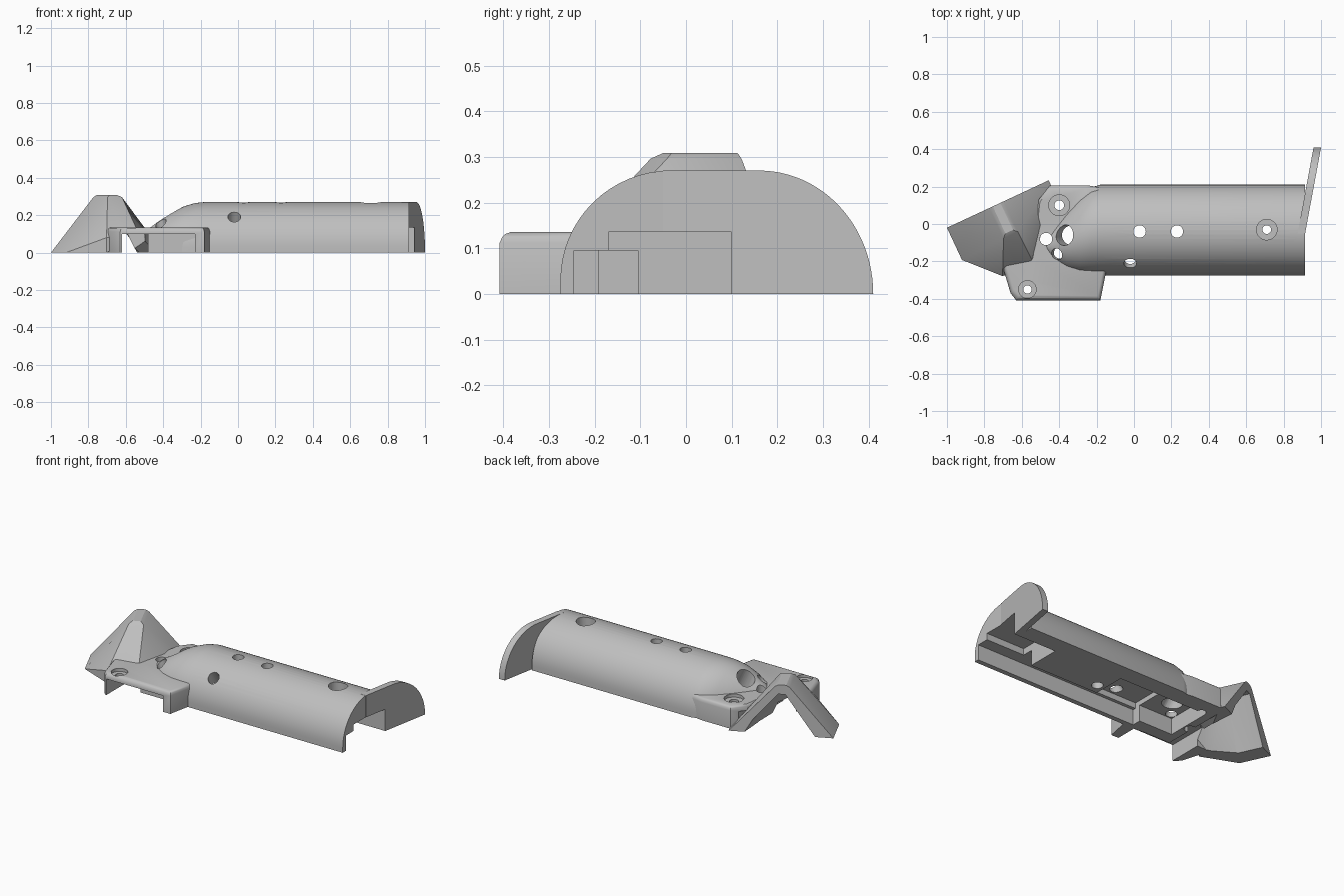
import bpy, bmesh, math
from mathutils import Vector

if "Cube" in bpy.data.objects:
    bpy.data.objects.remove(bpy.data.objects["Cube"], do_unlink=True)

grey = bpy.data.materials.new("plain grey")
grey.use_nodes = True
grey.diffuse_color = (0.52, 0.52, 0.52, 1)
grey.node_tree.nodes["Principled BSDF"].inputs["Base Color"].default_value = (0.52, 0.52, 0.52, 1)


def finish(bm, name):
    bmesh.ops.triangulate(bm, faces=bm.faces)
    bmesh.ops.recalc_face_normals(bm, faces=bm.faces)
    mesh = bpy.data.meshes.new(name)
    bm.to_mesh(mesh)
    bm.free()
    mesh.materials.append(grey)
    obj = bpy.data.objects.new(name, mesh)
    bpy.context.collection.objects.link(obj)
    return obj


def box(name, x0, x1, y0, y1, top):
    bm = bmesh.new()
    bmesh.ops.create_cube(bm, size=1)
    for v in bm.verts:
        v.co = (x0 if v.co.x < 0 else x1, y0 if v.co.y < 0 else y1,
                -0.1 if v.co.z < 0 else top)
    return finish(bm, name)


def loft(rings):
    """Skin matching closed rings and cap both ends."""
    bm = bmesh.new()
    rows = [[bm.verts.new(p) for p in ring] for ring in rings]
    n = len(rows[0])
    for a, b in zip(rows, rows[1:]):
        for i in range(n):
            j = (i + 1) % n
            bm.faces.new((a[i], a[j], b[j], b[i]))
    bm.faces.new(rows[0])
    bm.faces.new(rows[-1])
    return bm


def drill(name, start, end, steps):
    """Round cutter along an axis; steps are (fraction of length, radius)."""
    a, b = Vector(start), Vector(end)
    turn = (b - a).to_track_quat("Z", "Y")
    angles = [math.tau * (i + 0.37) / 32 for i in range(32)]
    return finish(loft([[a.lerp(b, t) + turn @ Vector((r * math.cos(k), r * math.sin(k), 0))
                         for k in angles] for t, r in steps]), name)


def screw_hole(name, x, y, narrow, wide, floor):
    t = (floor + 0.05) / 0.45
    return drill(name, (x, y, -0.05), (x, y, 0.4),
                 [(0, narrow), (t, narrow), (t, wide), (1, wide)])


def volume(mesh):
    bm = bmesh.new()
    bm.from_mesh(mesh)
    size = bm.calc_volume()
    bm.free()
    return size


def cut(obj, cutters):
    """Subtract each cutter, keeping the first solver result that removes material."""
    for c in cutters:
        before = volume(obj.data)
        mod = obj.modifiers.new("cut", "BOOLEAN")
        mod.operation = "DIFFERENCE"
        mod.object = c
        for solver in ("MANIFOLD", "EXACT", "FLOAT"):
            mod.solver = solver
            graph = bpy.context.evaluated_depsgraph_get()
            graph.update()
            result = bpy.data.meshes.new_from_object(obj.evaluated_get(graph))
            if 0.1 * before < volume(result) < before - 1e-7:
                obj.data = result
                break
        obj.modifiers.clear()


# Half-round grip body with a sloping nose
def arch(x, y0, y1, h, steps=32):
    mid, half = (y0 + y1) / 2, (y1 - y0) / 2
    ring = [(x, y1, 0)]
    for i in range(steps + 1):
        a = math.pi * i / steps
        ring.append((x, mid + half * math.cos(a), 0.03 + (h - 0.03) * math.sin(a)))
    return ring + [(x, y0, 0)]


body = finish(loft([arch(*r) for r in [
    (0.913, -0.275, 0.21, 0.27), (-0.18, -0.275, 0.21, 0.27),
    (-0.23, -0.275, 0.195, 0.265), (-0.29, -0.272, 0.15, 0.247),
    (-0.36, -0.255, 0.08, 0.21), (-0.43, -0.22, 0.0, 0.163),
    (-0.475, -0.17, -0.06, 0.13)]]), "grip_body")

# Slanted end fin with a quarter-round edge
outline = [(-0.05, 0), (-0.05, 0.27)]
for i in range(25):
    a = math.pi / 2 * (1 - i / 24)
    outline.append((0.16 + 0.25 * math.cos(a), 0.27 * math.sin(a)))
fin = finish(loft([[(x + (y + 0.05) * 0.185, y, z) for y, z in outline]
                   for x in (0.875, 0.915)]), "end_fin")

# Side flange and mounting plate with a rounded top edge
edge = [(-0.71, -0.2), (-0.66, -0.37), (-0.63, -0.408), (-0.18, -0.408), (-0.15, -0.26),
        (-0.15, 0.19), (-0.25, 0.207), (-0.45, 0.207), (-0.51, 0.13), (-0.53, -0.05),
        (-0.55, -0.19)]
plate = finish(loft([[(-0.4 + (x + 0.4) * s, -0.05 + (y + 0.05) * s, z) for x, y in edge]
                     for z, s in ((0, 1), (0.112, 1), (0.124, 0.985), (0.131, 0.965),
                                  (0.135, 0.935))]), "mounting_plate")


# Tent-shaped head, laid out along its own slanted axes
def slanted_hull(points, name):
    c, s = math.cos(math.radians(25)), math.sin(math.radians(25))
    bm = bmesh.new()
    for u, v, z in points:
        bm.verts.new((-1 + u * c + v * s, -0.02 + u * s - v * c, z))
    bmesh.ops.convex_hull(bm, input=bm.verts)
    spare = [v for v in bm.verts if not v.link_faces]
    bmesh.ops.delete(bm, geom=spare, context="VERTS")
    return finish(bm, name)


ridge = [(u, v, z) for u, z, depth in ((0.25, 0.296, 0.18), (0.27, 0.308, 0.16),
                                       (0.315, 0.308, 0.16), (0.335, 0.296, 0.18))
         for v in (0, depth)]
head = slanted_hull(ridge + [
    (0, 0, 0), (0.6, 0, 0), (0.6, 0.03, 0), (0, 0.19, 0), (0.16, 0.36, 0),
    (0.16, 0.36, 0.08), (0.34, 0.385, 0.1), (0.47, 0.2, 0.12)], "head_cover")
head_hollow = slanted_hull([
    (0.07, -0.1, -0.05), (0.275, -0.1, 0.25), (0.315, -0.1, 0.25), (0.575, -0.1, -0.05),
    (0.07, 0.15, -0.05), (0.275, 0.13, 0.25), (0.315, 0.13, 0.25), (0.17, 0.3, -0.05),
    (0.3, 0.34, 0.05), (0.3, 0.34, -0.05), (0.48, 0.15, -0.05)], "head_hollow")

# Two ribs inside the low leg of the head
for i, v0 in enumerate((0.035, 0.12)):
    slanted_hull([(u, v, z) for v in (v0, v0 + 0.04)
                  for u, z in ((0.04, 0), (0.1, 0), (0.1, 0.05), (0.13, 0.11), (0.11, 0.11))],
                 "head_rib_%d" % (i + 1))

# Cutters for the hollows
end_pocket = box("end_pocket", 0.65, 1.1, -0.17, 0.1, 0.135)
side_channel = box("side_channel", -0.2, 1.1, -0.245, -0.105, 0.095)
mid_hollow = box("mid_hollow", -0.2, 0.18, -0.225, 0.1, 0.13)
nose_hollow = box("nose_hollow", -0.43, -0.19, -0.19, 0.1, 0.1)
open_gap = box("open_gap", -0.62, -0.48, -0.5, 0.5, 0.1)
front_gap = box("front_gap", -0.5, -0.23, -0.5, -0.27, 0.1)
head_gap = box("head_gap", -0.62, -0.48, -0.5, -0.06, 0.1)
hollows = [end_pocket, side_channel, mid_hollow, nose_hollow]

# Cutters for the screw and cable holes
end_hole = screw_hole("end_hole", 0.71, -0.03, 0.023, 0.055, 0.2)
rear_hole = screw_hole("rear_hole", -0.4, 0.1, 0.026, 0.056, 0.116)
flange_hole = screw_hole("flange_hole", -0.57, -0.35, 0.022, 0.047, 0.116)
tip_hole = drill("tip_hole", (-0.47, -0.08, -0.05), (-0.47, -0.08, 0.4), [(0, 0.033), (1, 0.033)])
body_holes = [drill("top_hole", (x, -0.04, -0.05), (x, -0.04, 0.4), [(0, 0.033), (1, 0.033)])
              for x in (0.03, 0.23)]
body_holes.append(drill("side_hole", (-0.02, -0.14, 0.07), (-0.02, -0.28, 0.31),
                        [(0, 0.034), (1, 0.034)]))
nose_holes = [drill("cable_hole", (-0.31, -0.06, 0.07), (-0.44, -0.06, 0.34),
                    [(0, 0.055), (1, 0.055)]),
              drill("small_hole", (-0.38, -0.145, 0.05), (-0.44, -0.175, 0.25),
                    [(0, 0.032), (1, 0.032)])]
plate_holes = [rear_hole, flange_hole, tip_hole]

cut(body, [end_hole, rear_hole, tip_hole] + body_holes + nose_holes + hollows)
cut(fin, [end_pocket, side_channel])
cut(plate, plate_holes + nose_holes + [mid_hollow, nose_hollow, side_channel, open_gap, front_gap])
cut(head, [head_hollow, head_gap, tip_hole])

for c in hollows + [open_gap, front_gap, head_gap, head_hollow, end_hole] \
        + body_holes + nose_holes + plate_holes:
    bpy.data.objects.remove(c, do_unlink=True)

# Smooth the curved faces and keep crisp edges
for obj in (body, fin, plate, head):
    bpy.ops.object.select_all(action="DESELECT")
    obj.select_set(True)
    bpy.context.view_layer.objects.active = obj
    bpy.ops.object.shade_smooth_by_angle(angle=math.radians(30))
